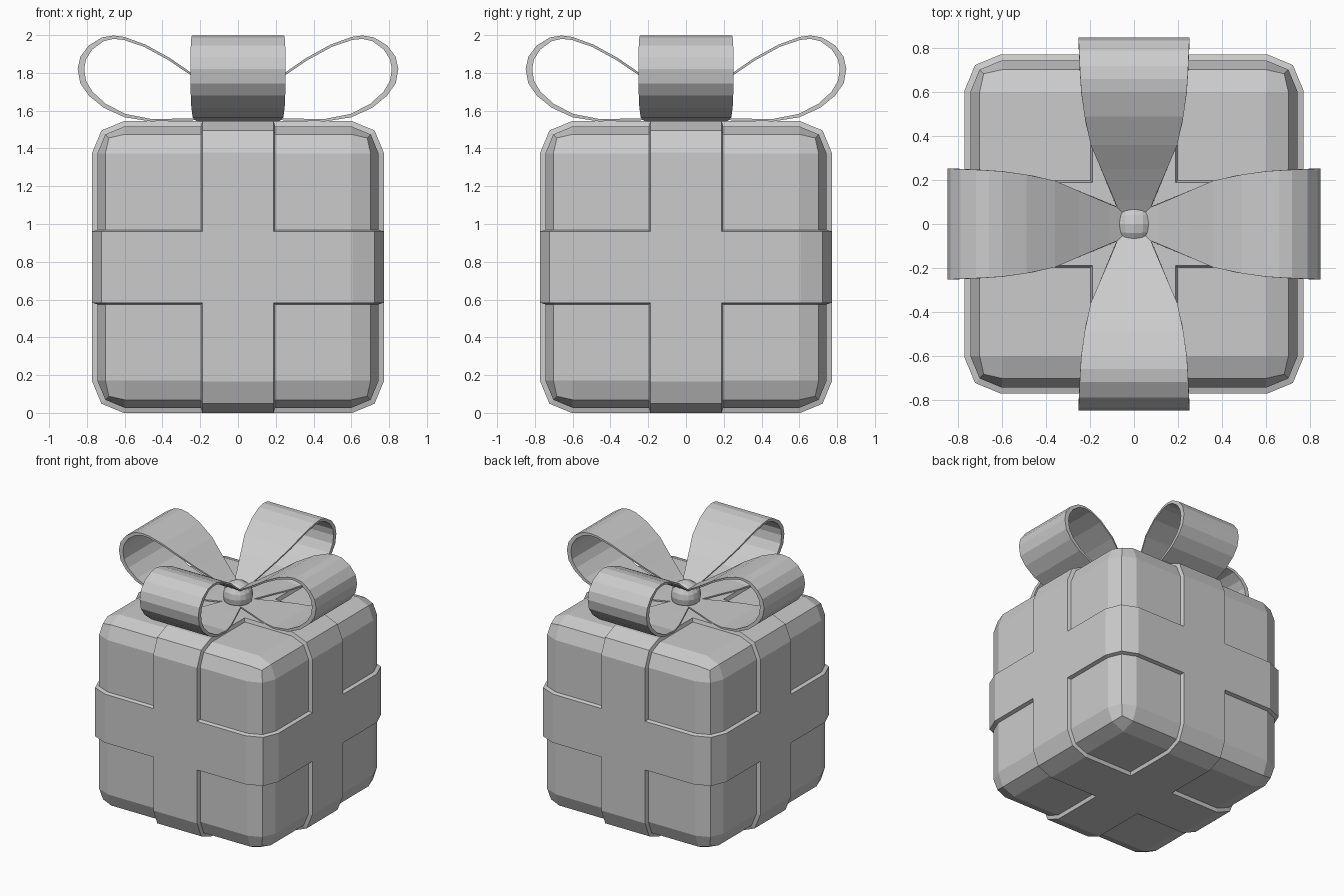
import bpy, bmesh
from math import pi
from mathutils import Vector, Matrix

cube = bpy.data.objects.get("Cube")
if cube:
    bpy.data.objects.remove(cube, do_unlink=True)

grey = bpy.data.materials.new("light_grey")
grey.use_nodes = True
grey.diffuse_color = (0.6, 0.6, 0.6, 1)
grey.node_tree.nodes["Principled BSDF"].inputs["Base Color"].default_value = (0.6, 0.6, 0.6, 1)


def make_object(name, bm):
    bmesh.ops.recalc_face_normals(bm, faces=bm.faces[:])
    mesh = bpy.data.meshes.new(name)
    bm.to_mesh(mesh)
    bm.free()
    mesh.materials.append(grey)
    obj = bpy.data.objects.new(name, mesh)
    bpy.context.collection.objects.link(obj)
    return obj


# Box with chamfered edges and raised ribbon bands around all three axes
HALF, RAISE, BAND = 0.745, 0.027, 0.197
bm = bmesh.new()
bmesh.ops.create_cube(bm, size=2 * HALF)
bmesh.ops.bevel(bm, geom=bm.edges[:], offset=0.145, segments=2, profile=0.5, affect='EDGES')
for axis in range(3):
    for side in (-1, 1):
        normal = Vector((0, 0, 0))
        normal[axis] = 1
        bmesh.ops.bisect_plane(bm, geom=bm.verts[:] + bm.edges[:] + bm.faces[:],
                               plane_co=normal * BAND * side, plane_no=normal)
bm.normal_update()
bands = [f for f in bm.faces if min(abs(c) for c in f.calc_center_median()) < BAND - 0.01]
bmesh.ops.inset_region(bm, faces=bands, thickness=0.008, depth=RAISE,
                       use_even_offset=True, use_boundary=True)
bmesh.ops.translate(bm, verts=bm.verts[:], vec=(0, 0, HALF + RAISE))
make_object("gift_box", bm)

# Bow loop path: distance from centre, height, half width, thickness
PATH = [(0.03, 1.665, 0.06, 0.01), (0.11, 1.712, 0.09, 0.01), (0.25, 1.802, 0.15, 0.012),
        (0.36, 1.878, 0.197, 0.013), (0.49, 1.95, 0.225, 0.014), (0.60, 1.99, 0.24, 0.016),
        (0.66, 1.998, 0.244, 0.018), (0.72, 1.988, 0.247, 0.022), (0.79, 1.945, 0.25, 0.028),
        (0.835, 1.885, 0.252, 0.033), (0.849, 1.82, 0.252, 0.035), (0.835, 1.745, 0.252, 0.033),
        (0.79, 1.68, 0.25, 0.028), (0.71, 1.615, 0.247, 0.023), (0.60, 1.565, 0.24, 0.018),
        (0.46, 1.543, 0.22, 0.013), (0.36, 1.547, 0.195, 0.01), (0.2, 1.55, 0.13, 0.01),
        (0.03, 1.55, 0.06, 0.01)]


def bow_loop(name, angle):
    bm = bmesh.new()
    rings = []
    for i, (r, z, w, t) in enumerate(PATH):
        a, b = PATH[max(i - 1, 0)], PATH[min(i + 1, len(PATH) - 1)]
        tangent = Vector((b[0] - a[0], b[1] - a[1])).normalized()
        inward = Vector((tangent.y, -tangent.x)) * t
        corners = [(r, -w, z), (r, w, z),
                   (r + inward.x, w, z + inward.y), (r + inward.x, -w, z + inward.y)]
        rings.append([bm.verts.new(c) for c in corners])
    for a, b in zip(rings, rings[1:]):
        for k in range(4):
            n = (k + 1) % 4
            bm.faces.new((a[k], a[n], b[n], b[k]))
    bm.faces.new(rings[0])
    bm.faces.new(rings[-1])
    bmesh.ops.rotate(bm, verts=bm.verts[:], matrix=Matrix.Rotation(angle, 3, 'Z'))
    make_object(name, bm)


for i, side in enumerate(("left", "back", "right", "front")):
    bow_loop("bow_loop_" + side, i * pi / 2)

# Rounded knot in the middle of the bow
bm = bmesh.new()
bmesh.ops.create_cube(bm, size=0.25)
bmesh.ops.translate(bm, verts=bm.verts[:], vec=(0, 0, 1.605))
knot = make_object("bow_knot", bm)
rounding = knot.modifiers.new("rounding", 'SUBSURF')
rounding.levels = rounding.render_levels = 2
rounding.subdivision_type = 'CATMULL_CLARK'
